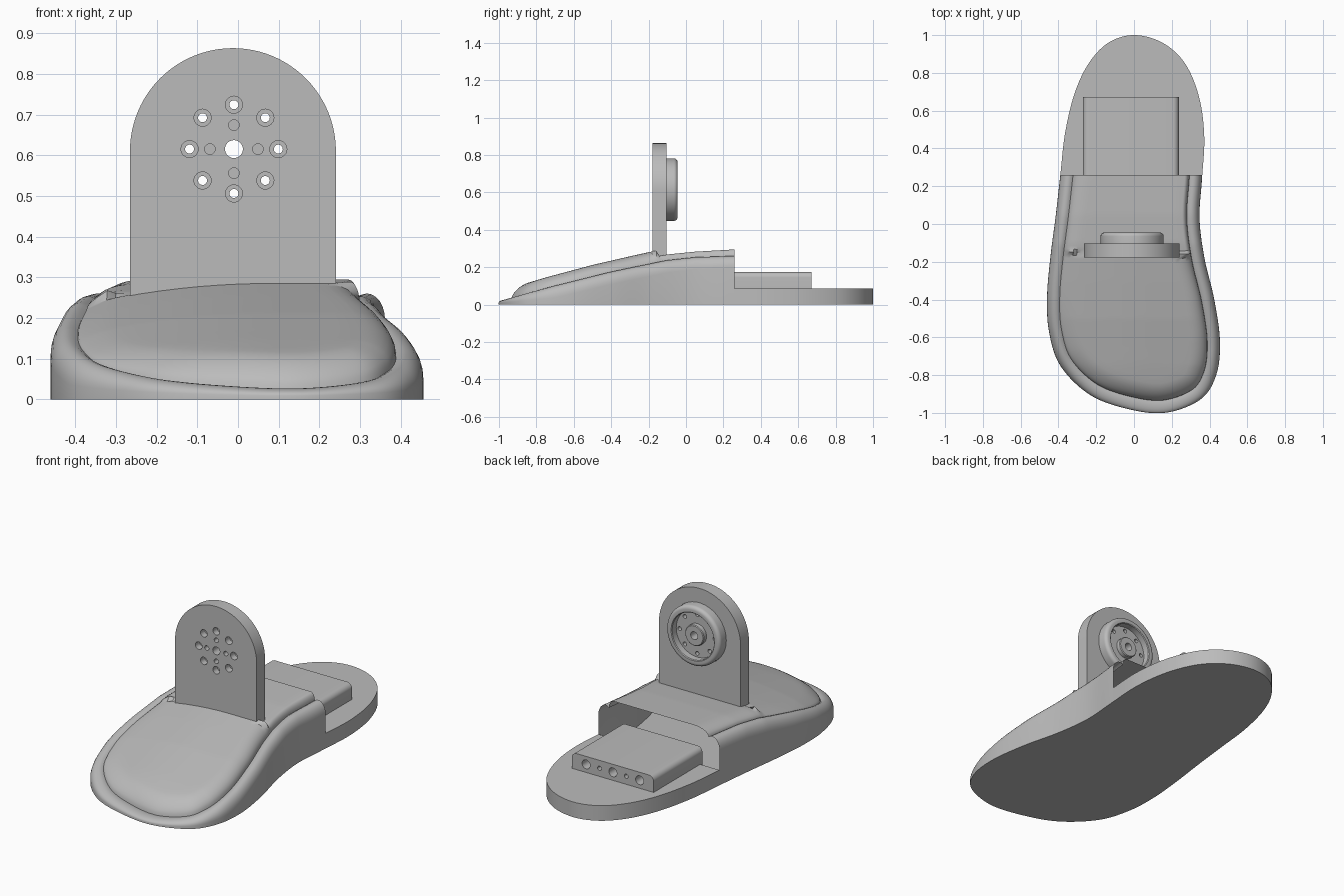
import bpy, bmesh, math
from mathutils import Vector

cube = bpy.data.objects.get("Cube")
if cube:
    bpy.data.objects.remove(cube)

grey = bpy.data.materials.new("plain grey")
grey.use_nodes = True
COLOUR = (0.5, 0.5, 0.5, 1)
grey.diffuse_color = COLOUR
grey.node_tree.nodes["Principled BSDF"].inputs["Base Color"].default_value = COLOUR

CUT_Y = 0.26                      # where the raised foot ends and the heel plate begins
HUB = Vector((-0.01, 0, 0.615))   # centre of the bracket's hole pattern


def make(name, bm, angle=35):
    bmesh.ops.recalc_face_normals(bm, faces=bm.faces)
    mesh = bpy.data.meshes.new(name)
    bm.to_mesh(mesh)
    bm.free()
    mesh.materials.append(grey)
    ob = bpy.data.objects.new(name, mesh)
    bpy.context.collection.objects.link(ob)
    smooth(ob, angle)
    return ob


def smooth(ob, angle=35):
    bpy.ops.object.select_all(action='DESELECT')
    ob.select_set(True)
    bpy.context.view_layer.objects.active = ob
    bpy.ops.object.shade_smooth_by_angle(angle=math.radians(angle))


def loft(bm, rings, closed_ends=True, loop=False):
    rows = [[bm.verts.new(p) for p in ring] for ring in rings]
    n = len(rows[0])
    for a, b in zip(rows, rows[1:] + (rows[:1] if loop else [])):
        for i in range(n):
            j = (i + 1) % n
            bm.faces.new((a[i], a[j], b[j], b[i]))
    if closed_ends and not loop:
        bm.faces.new(rows[0])
        bm.faces.new(rows[-1])


def lathe(bm, profile, centre, segs=32, loop=False):
    # Turns (radius, y) pairs about an axis along y
    angles = [2 * math.pi * i / segs for i in range(segs)]
    loft(bm, [[(centre[0] + r * math.cos(a), y, centre[2] + r * math.sin(a))
               for a in angles] for r, y in profile], loop=loop)


def cut(ob, cutter):
    mod = ob.modifiers.new("holes", 'BOOLEAN')
    mod.operation, mod.solver, mod.object = 'DIFFERENCE', 'EXACT', cutter
    bpy.context.view_layer.objects.active = ob
    bpy.ops.object.modifier_apply(modifier=mod.name)
    smooth(ob)


def slice_off(bm, y, keep_front):
    out = bmesh.ops.bisect_plane(bm, geom=bm.verts[:] + bm.edges[:] + bm.faces[:],
                                 plane_co=(0, y, 0), plane_no=(0, 1, 0), dist=1e-5,
                                 clear_outer=keep_front, clear_inner=not keep_front)
    edges = [e for e in out["geom_cut"] if isinstance(e, bmesh.types.BMEdge)]
    bmesh.ops.holes_fill(bm, edges=edges)


def curve(knots, y):
    # Linear interpolation with flat ends
    for (a, p), (b, q) in zip(knots, knots[1:]):
        if y <= b:
            return p + (q - p) * max(0, (y - a) / (b - a))
    return knots[-1][1]


# Foot outline, a closed smooth curve
KEYS = [Vector(p) for p in (
    (0, 1), (.15, .96), (.27, .85), (.345, .67), (.372, .46), (.36, .24), (.347, .03),
    (.373, -.18), (.425, -.4), (.455, -.62), (.435, -.8), (.35, -.93), (.16, -1),
    (-.05, -.975), (-.24, -.9), (-.39, -.75), (-.45, -.57), (-.46, -.38), (-.442, -.17),
    (-.415, .04), (-.39, .26), (-.365, .48), (-.315, .69), (-.24, .85), (-.135, .96))]
STEPS = 12
outline = []
for i in range(len(KEYS)):
    a, b, c, d = (KEYS[(i + k) % len(KEYS)] for k in (-1, 0, 1, 2))
    for s in range(STEPS):
        t = s / STEPS
        outline.append(0.5 * (2 * b + (c - a) * t + (2 * a - 5 * b + 4 * c - d) * t * t
                              + (3 * b - a - 3 * c + d) * t ** 3))
inward = []
for i in range(len(outline)):
    t = (outline[(i + 1) % len(outline)] - outline[i - 1]).normalized()
    inward.append(Vector((t.y, -t.x)))

CREASE = [(-1, .025), (-.94, .04), (-.65, .105), (-.4, .165), (-.28, .19), (-.1, .228),
          (.05, .245), (CUT_Y, .252)]
PAD = [(-.94, .085), (-.9, .1), (-.75, .145), (-.5, .212), (-.3, .258), (-.155, .29),
       (-.145, .26), (-.1, .268), (.05, .283), (CUT_Y, .295)]
RIM = 0.067


def pad_height(p):
    tilt = 0.25 * min(0, p.x - 0.08) ** 2 if p.y < -0.15 else 0
    return curve(PAD, p.y) - tilt


# Foot body: wall, rounded rim, crease and domed pad as nested rings
rings = [[(p.x, p.y, 0) for p in outline]]
for k in range(9):
    a = math.radians(k * 15)      # passes the crown and dips into the crease
    ring = []
    for p, n in zip(outline, inward):
        c = curve(CREASE, p.y)
        h = min(0.065, 0.7 * c)
        q = p + n * (RIM * (1 - math.cos(a)) / 1.5)
        ring.append((q.x, q.y, c + h * (math.sin(a) - 0.87)))
    rings.append(ring)
shoulder = []
for k in range(1, 8):
    t = k / 7
    ring, shoulder = [], []
    for p, n in zip(outline, inward):
        width = 0.025 if p.y > -0.15 and p.x > 0 else 0.09
        q = p + n * (RIM + width * (1 - math.cos(t * math.pi / 2)))
        c = curve(CREASE, p.y)
        ring.append((q.x, q.y, c + (pad_height(q) - c) * math.sin(t * math.pi / 2)))
        shoulder.append(q)
    rings.append(ring)
for k in range(1, 7):
    ring = []
    for p in shoulder:
        q = p.lerp(Vector((0, min(.6, max(-.65, p.y)))), k / 6)
        ring.append((q.x, q.y, pad_height(q)))
    rings.append(ring)
bm = bmesh.new()
loft(bm, rings, closed_ends=False)
bm.faces.new([v for v in list(bm.verts)[:len(outline)]])
bmesh.ops.remove_doubles(bm, verts=bm.verts, dist=0.0005)
slice_off(bm, CUT_Y, True)
make("foot_body", bm, 30)

# Heel plate
bm = bmesh.new()
loft(bm, [[(p.x, p.y, z) for p in outline] for z in (0, 0.085)])
slice_off(bm, CUT_Y, False)
make("heel_plate", bm)

# Heel block with rounded long edges and a row of holes in its back
LEFT, RIGHT, TOP, R = -0.27, 0.237, 0.175, 0.03
section = [(LEFT, 0.07), (RIGHT, 0.07)]
for cx, start in ((RIGHT - R, 0), (LEFT + R, 90)):
    for k in range(9):
        a = math.radians(start + k * 11.25)
        section.append((cx + R * math.cos(a), TOP - R + R * math.sin(a)))
bm = bmesh.new()
loft(bm, [[(x, y, z) for x, z in section] for y in (CUT_Y - 0.02, 0.672)])
block = make("heel_block", bm)
bm = bmesh.new()
for i in range(-2, 3):
    r = 0.012 if i % 2 else 0.025
    lathe(bm, [(r, 0.5), (r, 0.75)], (-0.017 + i * 0.083, 0, 0.13), 24)
drill = make("block_drill", bm)
cut(block, drill)
bpy.data.objects.remove(drill)

# Upright bracket with a round top
HALF, MID, SPRING = 0.253, -0.0125, 0.61
shape = [(MID - HALF, 0.2), (MID + HALF, 0.2)]
for k in range(49):
    a = math.pi * k / 48
    shape.append((MID + HALF * math.cos(a), SPRING + HALF * math.sin(a)))
bm = bmesh.new()
loft(bm, [[(x, y, z) for x, z in shape] for y in (-0.178, -0.104)])
bracket = make("bracket", bm)

# Round cup on the back of the bracket, with a raised hub
profile = [(0.01, -0.108), (0.167, -0.108)]
for k in range(7):
    a = math.radians(k * 15)
    profile.append((0.147 + 0.02 * math.cos(a), -0.065 + 0.02 * math.sin(a)))
profile += [(0.134, -0.045), (0.13, -0.049), (0.13, -0.085), (0.058, -0.085),
            (0.058, -0.062), (0.054, -0.058), (0.01, -0.058)]
bm = bmesh.new()
lathe(bm, profile, HUB, 64, loop=True)
cup = make("cup", bm)

# Hole pattern: centre bore, eight counterbored holes, four blind holes
bm = bmesh.new()
lathe(bm, [(0.022, -0.25), (0.022, 0)], HUB)
for k in range(8):
    a = k * math.pi / 4
    axis = Vector((math.cos(a), 0, math.sin(a)))
    lathe(bm, [(0.021, -0.25), (0.021, -0.14), (0.011, -0.14), (0.011, -0.02)],
          HUB + axis * 0.109, 24)
    if k % 2 == 0:
        lathe(bm, [(0.013, -0.25), (0.013, -0.13)], HUB + axis * 0.059, 24)
drill = make("bracket_drill", bm)
cut(bracket, drill)
cut(cup, drill)
bpy.data.objects.remove(drill)
